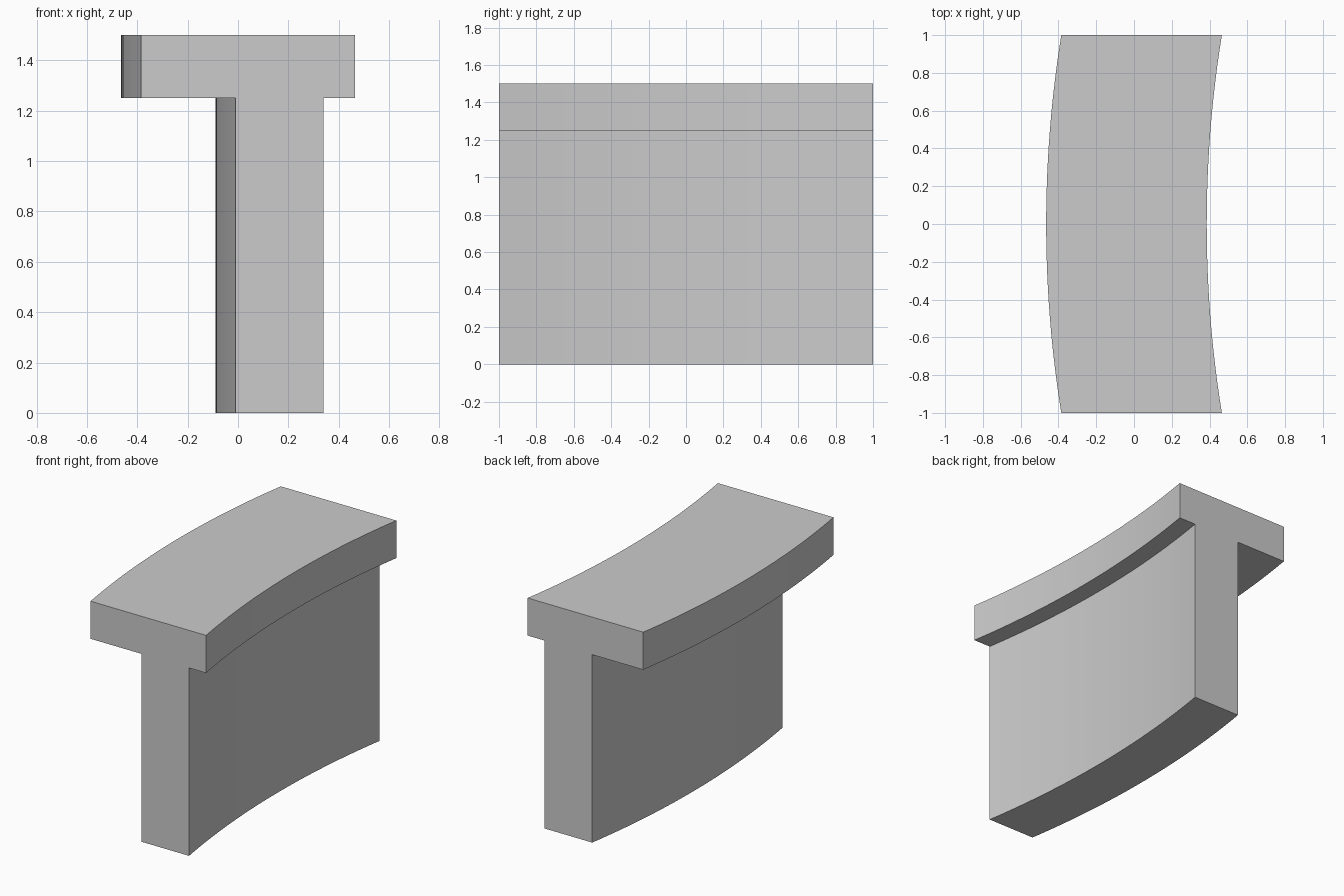
import bpy
import bmesh
import math

cube = bpy.data.objects.get("Cube")
if cube:
    bpy.data.objects.remove(cube, do_unlink=True)

SEGMENTS = 24
SAGITTA = 0.08
RADIUS = (1 + SAGITTA ** 2) / (2 * SAGITTA)

grey = bpy.data.materials.new("light grey")
grey.use_nodes = True
colour = (0.6, 0.6, 0.6, 1)
grey.diffuse_color = colour
grey.node_tree.nodes["Principled BSDF"].inputs["Base Color"].default_value = colour

# T cross-section in x and z, at the two ends of the beam
half_profile_left = [(-0.01, 0), (-0.01, 1.25), (-0.385, 1.25), (-0.385, 1.5)]
half_profile_right = [(0.465, 1.5), (0.465, 1.25), (0.34, 1.25), (0.34, 0)]
profile = half_profile_left + half_profile_right


def bow(y):
    """Sideways shift of the section along the shallow arc."""
    return RADIUS - SAGITTA - math.sqrt(RADIUS ** 2 - y ** 2)


# Curved T beam: the section swept along the arc, with flat ends
bm = bmesh.new()
rings = []
for i in range(SEGMENTS + 1):
    y = -1 + 2 * i / SEGMENTS
    rings.append([bm.verts.new((x + bow(y), y, z)) for x, z in profile])

for a, b in zip(rings, rings[1:]):
    for j in range(len(profile)):
        k = (j + 1) % len(profile)
        bm.faces.new((a[j], a[k], b[k], b[j]))
bm.faces.new(rings[0])
bm.faces.new(rings[-1][::-1])
bmesh.ops.recalc_face_normals(bm, faces=bm.faces)

mesh = bpy.data.meshes.new("curved_t_beam")
bm.to_mesh(mesh)
bm.free()
mesh.materials.append(grey)
beam = bpy.data.objects.new("curved_t_beam", mesh)
bpy.context.collection.objects.link(beam)

# The section shift is zero at the ends and fullest in the middle
for v in mesh.vertices:
    v.co.x += SAGITTA - bow(1) - SAGITTA
